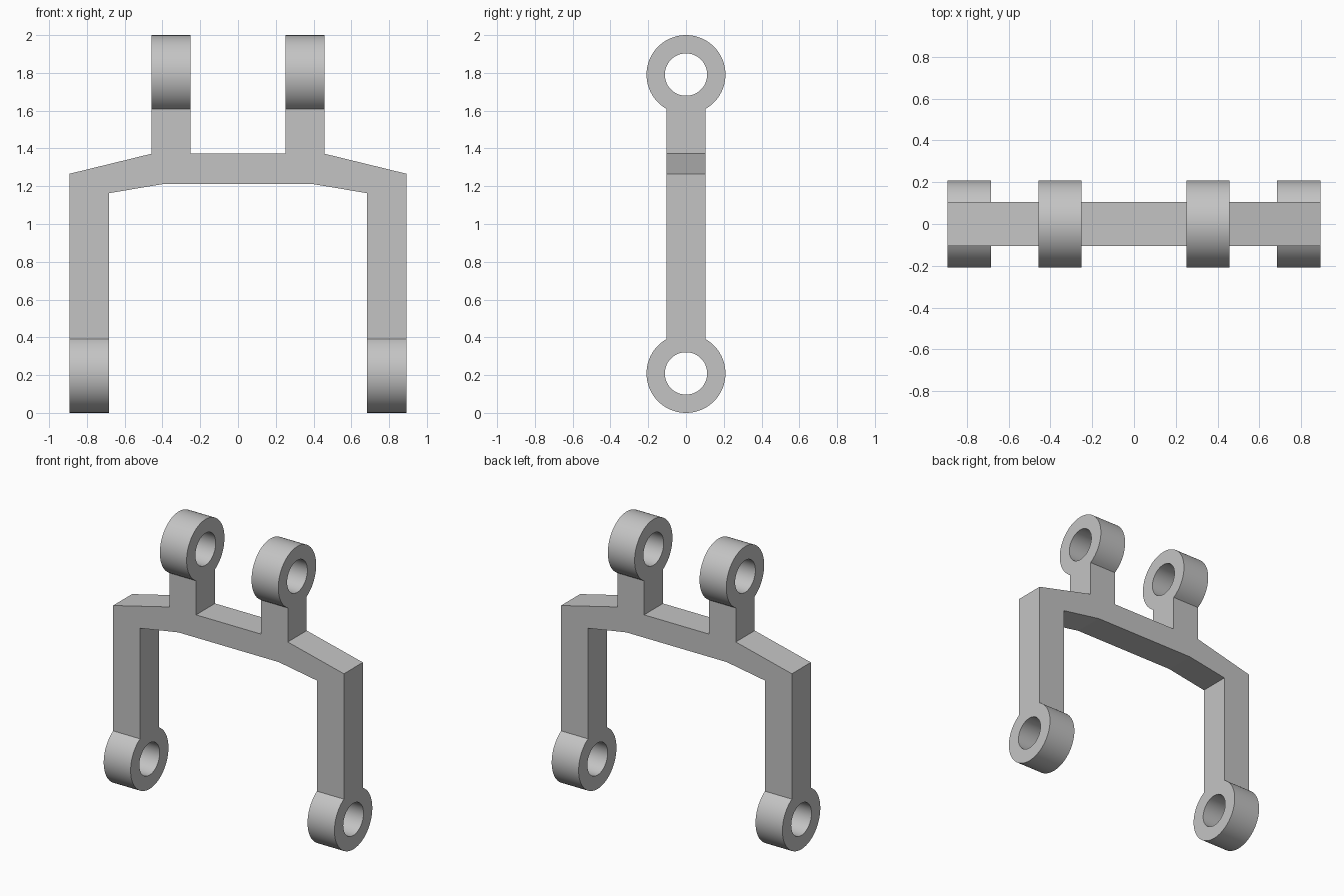
import bpy, bmesh
from math import sin, cos, pi, radians

cube = bpy.data.objects.get("Cube")
if cube:
    bpy.data.objects.remove(cube, do_unlink=True)

# Main dimensions
R_OUT, R_HOLE, SEGS = 0.209, 0.112, 72
NECK_ANGLE = radians(30)
HALF_DEPTH = R_OUT * sin(NECK_ANGLE)
SEAT = R_OUT * cos(NECK_ANGLE)          # lug centre to flat neck face
LOW_Z, HIGH_Z = R_OUT, 2 - R_OUT
LEG_IN, LEG_OUT = 0.684, 0.892
ARM_IN, ARM_OUT = 0.251, 0.458

grey = bpy.data.materials.new("plain grey")
grey.use_nodes = True
colour = (0.55, 0.55, 0.55, 1)
grey.diffuse_color = colour
grey.node_tree.nodes["Principled BSDF"].inputs["Base Color"].default_value = colour


def finish(name, bm):
    bmesh.ops.recalc_face_normals(bm, faces=bm.faces)
    mesh = bpy.data.meshes.new(name)
    bm.to_mesh(mesh)
    bm.free()
    mesh.materials.append(grey)
    ob = bpy.data.objects.new(name, mesh)
    bpy.context.collection.objects.link(ob)
    return ob


def extrude_profile(name, points, half):
    """Extrude an x-z outline along y."""
    bm = bmesh.new()
    face = bm.faces.new([bm.verts.new((x, -half, z)) for x, z in points])
    out = bmesh.ops.extrude_face_region(bm, geom=[face])
    moved = [v for v in out["geom"] if isinstance(v, bmesh.types.BMVert)]
    bmesh.ops.translate(bm, verts=moved, vec=(0, 2 * half, 0))
    return finish(name, bm)


def lug(name, x0, x1, z, up):
    """Pierced round lug along x, cut flat where it meets its neck."""
    bm = bmesh.new()
    rings = []
    for i in range(SEGS):
        a = 2 * pi * i / SEGS
        r = R_OUT
        if cos(a) > cos(NECK_ANGLE):
            r = SEAT / cos(a)
        rings.append([bm.verts.new((x, s * sin(a), z + up * s * cos(a)))
                      for x, s in ((x0, R_HOLE), (x0, r), (x1, r), (x1, R_HOLE))])
    for i, ring in enumerate(rings):
        nxt = rings[(i + 1) % SEGS]
        for k in range(4):
            m = (k + 1) % 4
            bm.faces.new((ring[k], ring[m], nxt[m], nxt[k]))
    ob = finish(name, bm)
    bpy.ops.object.select_all(action="DESELECT")
    ob.select_set(True)
    bpy.context.view_layer.objects.active = ob
    bpy.ops.object.shade_smooth_by_angle(angle=radians(25))


# Frame: legs, sloped shoulders, crossbar and upper arms in one outline
half_outline = [
    (0.388, 1.213), (LEG_IN, 1.163),
    (LEG_IN, LOW_Z + SEAT), (LEG_OUT, LOW_Z + SEAT),
    (LEG_OUT, 1.266), (ARM_OUT, 1.372),
    (ARM_OUT, HIGH_Z - SEAT), (ARM_IN, HIGH_Z - SEAT), (ARM_IN, 1.372),
]
outline = half_outline + [(-x, z) for x, z in reversed(half_outline)]
extrude_profile("frame", outline, HALF_DEPTH)

# Pivot lugs on both sides
for side, s in (("left", 1), ("right", -1)):
    lug(f"lower_lug_{side}", s * LEG_IN, s * LEG_OUT, LOW_Z, 1)
    lug(f"upper_lug_{side}", s * ARM_IN, s * ARM_OUT, HIGH_Z, -1)
